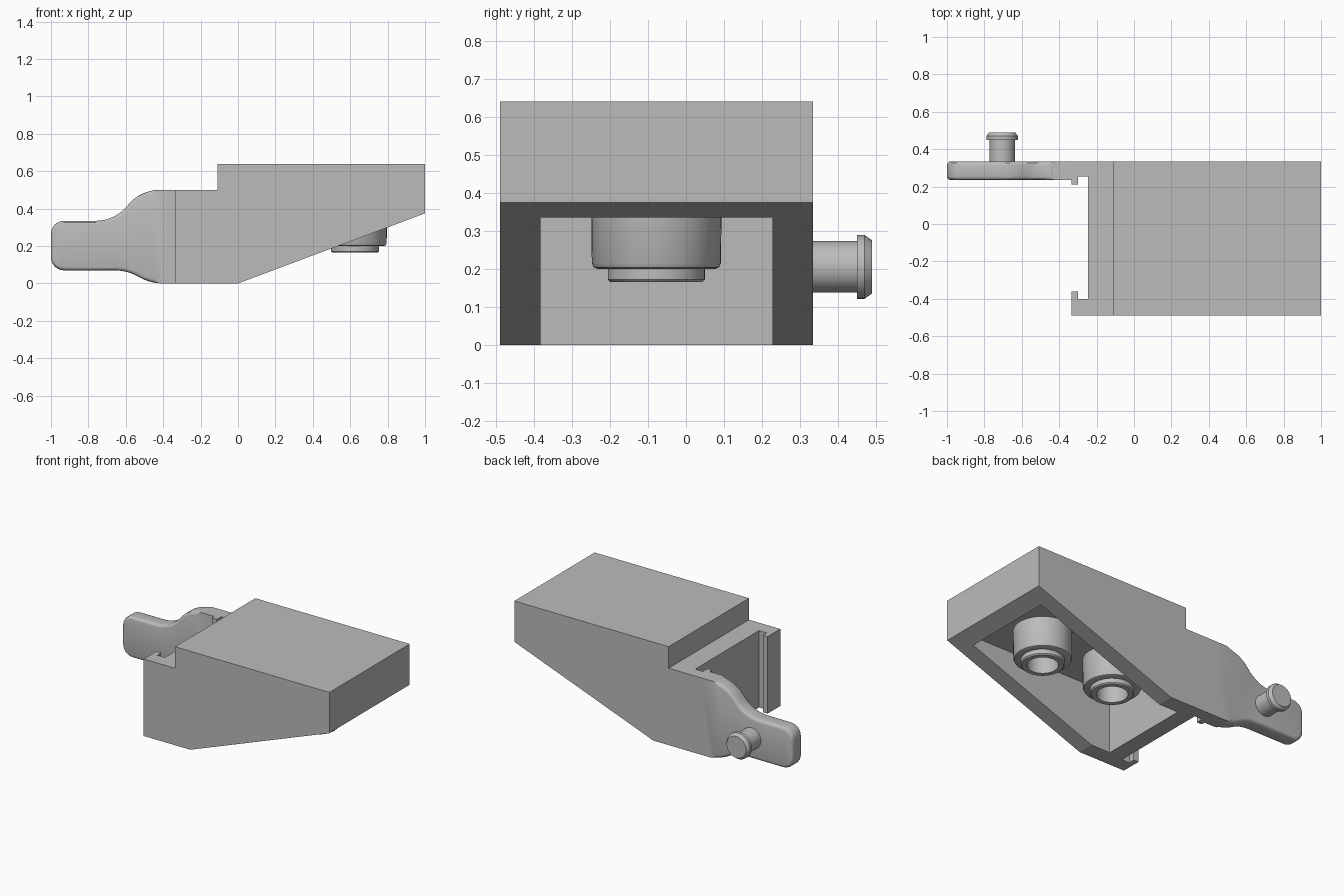
import bpy, bmesh, math
from mathutils import Matrix, Vector

cube = bpy.data.objects.get("Cube")
if cube:
    bpy.data.objects.remove(cube, do_unlink=True)

GREY = (0.5, 0.5, 0.5, 1)
grey = bpy.data.materials.new("plain grey")
grey.use_nodes = True
grey.diffuse_color = GREY
grey.node_tree.nodes["Principled BSDF"].inputs["Base Color"].default_value = GREY

FRONT, BACK = -0.49, 0.335      # outer sides of the housing
WALL = 0.107
TOP = 0.5


def finish(name, bm, smooth=False):
    bmesh.ops.recalc_face_normals(bm, faces=bm.faces)
    mesh = bpy.data.meshes.new(name)
    bm.to_mesh(mesh)
    bm.free()
    mesh.materials.append(grey)
    obj = bpy.data.objects.new(name, mesh)
    bpy.context.collection.objects.link(obj)
    bpy.ops.object.select_all(action="DESELECT")
    obj.select_set(True)
    bpy.context.view_layer.objects.active = obj
    if smooth:
        bpy.ops.object.shade_smooth_by_angle(angle=math.radians(30))
    return obj


def prism(points, along):
    """Extrude a closed outline of 3D points."""
    bm = bmesh.new()
    face = bm.faces.new([bm.verts.new(p) for p in points])
    out = bmesh.ops.extrude_face_region(bm, geom=[face], use_keep_orig=True)
    verts = [v for v in out["geom"] if isinstance(v, bmesh.types.BMVert)]
    bmesh.ops.translate(bm, verts=verts, vec=along)
    return bm


def box(x0, x1, y0, y1, z0, z1):
    return prism([(x0, y0, z0), (x1, y0, z0), (x1, y1, z0), (x0, y1, z0)], (0, 0, z1 - z0))


def cut(obj, cutter):
    mod = obj.modifiers.new("cut", "BOOLEAN")
    mod.operation, mod.solver, mod.object = "DIFFERENCE", "EXACT", cutter
    bpy.ops.object.select_all(action="DESELECT")
    bpy.context.view_layer.objects.active = obj
    bpy.ops.object.modifier_apply(modifier=mod.name)
    bpy.data.objects.remove(cutter, do_unlink=True)


def lathe(name, profile, matrix):
    """Revolve (radius, height) points around the local z axis."""
    bm = bmesh.new()
    verts = [bm.verts.new((r, 0, h)) for r, h in profile]
    edges = [bm.edges.new(pair) for pair in zip(verts, verts[1:])]
    bmesh.ops.spin(bm, geom=verts + edges, cent=(0, 0, 0), axis=(0, 0, 1),
                   angle=math.tau, steps=48)
    bmesh.ops.remove_doubles(bm, verts=bm.verts, dist=0.0005)
    bmesh.ops.transform(bm, matrix=matrix, verts=bm.verts)
    return finish(name, bm, True)


def s_curve(x0, z0, x1, z1, n=8):
    """Two equal tangent arcs, level at both ends."""
    w, h = (x1 - x0) / 2, (z1 - z0) / 2
    a = 2 * math.atan(abs(h / w))
    half = [(math.sin(a * i / n) / math.sin(a),
             (1 - math.cos(a * i / n)) / (1 - math.cos(a))) for i in range(n + 1)]
    first = [(x0 + w * u, z0 + h * v) for u, v in half]
    second = [(x1 - w * u, z1 - h * v) for u, v in half[-2::-1]]
    return first + second


def arc(cx, cz, r, start, n=6):
    return [(cx + r * math.cos(t), cz + r * math.sin(t))
            for t in (start + math.pi / 2 * i / n for i in range(n + 1))]


# Housing: plan outline with a hooked channel at each side of the open end
plan = [(1, FRONT), (1, BACK), (-0.335, BACK), (-0.335, 0.21), (-0.3, 0.21), (-0.3, 0.255),
        (-0.245, 0.255), (-0.245, -0.4), (-0.3, -0.4), (-0.3, -0.36), (-0.335, -0.36),
        (-0.335, FRONT)]
housing = finish("housing", prism([(x, y, 0) for x, y in plan], (0, 0, TOP)))

# Sloped underside and hollow interior
wedge = prism([(0, -1, 0), (1.2, -1, 0.45), (1.2, -1, -0.2), (0, -1, -0.2)], (0, 2, 0))
cut(housing, finish("wedge_cutter", wedge))
hollow = box(-0.245 + WALL, 1 - WALL, FRONT + WALL, BACK - WALL, -0.1, TOP - WALL)
cut(housing, finish("hollow_cutter", hollow))

# Raised lid
finish("lid", box(-0.11, 1, FRONT, BACK, TOP, 0.64))

# Side arm with waisted outline and softened free end
outline = [(-0.335, TOP)] + s_curve(-0.42, TOP, -0.76, 0.335)
outline += arc(-0.93, 0.265, 0.07, math.pi / 2) + arc(-0.93, 0.14, 0.07, math.pi)
outline += s_curve(-0.66, 0.07, -0.4, 0) + [(-0.335, 0)]
bm = prism([(x, 0.235, z) for x, z in outline], (0, BACK - 0.235, 0))
rim = [e for e in bm.edges
       if abs(e.verts[0].co.y - e.verts[1].co.y) < 0.001
       and max(v.co.x for v in e.verts) < -0.43]
bmesh.ops.bevel(bm, geom=rim, offset=0.02, segments=3, profile=0.5, affect="EDGES")
finish("side_arm", bm, True)

# Headed pin on the arm
pin = [(0.068, -0.02), (0.068, 0.115), (0.084, 0.115), (0.084, 0.135), (0.07, 0.155), (0, 0.155)]
lathe("arm_pin", pin, Matrix.Translation((-0.705, BACK, 0.205)) @ Matrix.Rotation(-math.pi / 2, 4, "X"))

# Two hollow stepped bosses under the ceiling
boss = [(0.172, 0.4), (0.17, 0.215), (0.165, 0.204), (0.155, 0.2), (0.128, 0.2),
        (0.128, 0.172), (0.121, 0.165), (0.092, 0.165), (0.092, 0.39), (0, 0.39)]
for name, x in (("outer_boss", 0.625), ("inner_boss", 0.1)):
    lathe(name, boss, Matrix.Translation((x, -0.078, 0)))
